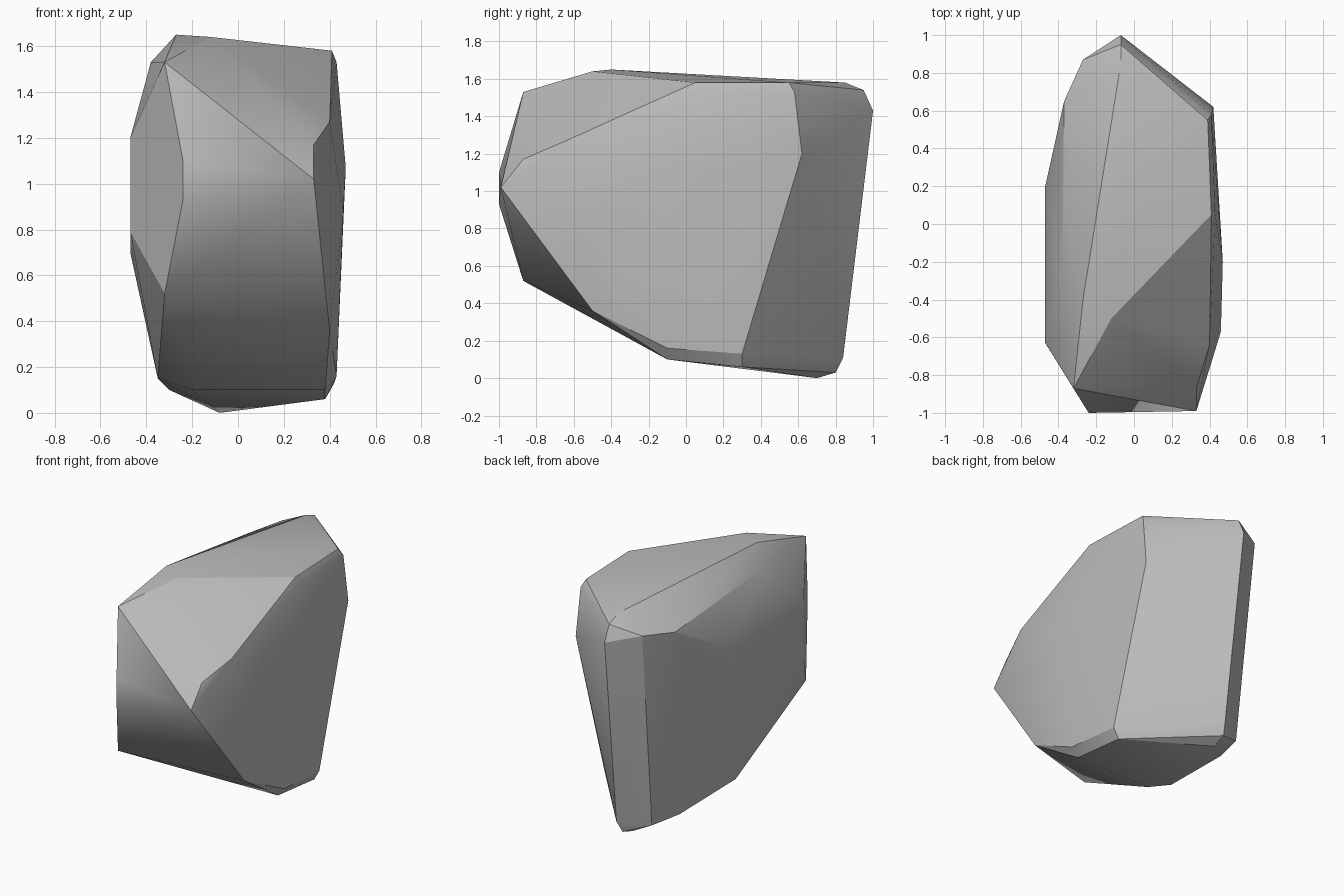
import bpy
import bmesh
import math

default_cube = bpy.data.objects.get("Cube")
if default_cube is not None:
    bpy.data.objects.remove(default_cube, do_unlink=True)


def make_material(name, color):
    """Create one flat, matte material."""
    material = bpy.data.materials.new(name)
    material.use_nodes = True
    material.diffuse_color = color
    shader = material.node_tree.nodes["Principled BSDF"]
    shader.inputs["Base Color"].default_value = color
    shader.inputs["Roughness"].default_value = 1
    return material


def build_boulder(name, corner_groups, material):
    """Wrap a tight convex skin around the chipped corners of a rock."""
    mesh = bpy.data.meshes.new(name)
    bm = bmesh.new()
    for corners in corner_groups.values():
        for corner in corners:
            bm.verts.new(corner)

    # Skin the corners and discard any that fall inside
    hull = bmesh.ops.convex_hull(bm, input=list(bm.verts))
    leftovers = set(hull["geom_interior"]) | set(hull["geom_unused"])
    loose = [item for item in leftovers if isinstance(item, bmesh.types.BMVert)]
    bmesh.ops.delete(bm, geom=loose, context="VERTS")

    # Merge almost level triangles into broad chipped facets
    bmesh.ops.dissolve_limit(
        bm,
        angle_limit=math.radians(3),
        verts=list(bm.verts),
        edges=list(bm.edges),
    )
    bmesh.ops.recalc_face_normals(bm, faces=list(bm.faces))
    bm.to_mesh(mesh)
    bm.free()

    boulder = bpy.data.objects.new(name, mesh)
    bpy.context.collection.objects.link(boulder)
    mesh.materials.append(material)
    return boulder


def smooth_soft_edges(target, degrees):
    """Blend shallow creases while hard breaks stay crisp."""
    bpy.ops.object.select_all(action="DESELECT")
    target.select_set(True)
    bpy.context.view_layer.objects.active = target
    bpy.ops.object.shade_smooth_by_angle(angle=math.radians(degrees))


# Chipped corners, grouped by the region of the rock they shape
corner_groups = {
    "front_wedge": [
        (-.32, -.87, 1.53), (-.32, -.87, .52),
        (-.24, -1, 1.1), (-.24, -1, .93),
        (.33, -.99, 1.02), (.33, -.87, 1.17),
    ],
    "crown": [
        (-.27, -.4, 1.65), (-.12, -.5, 1.64),
        (.41, .05, 1.58), (.39, .55, 1.58),
        (-.07, .85, 1.58), (-.38, -.27, 1.53),
    ],
    "left_side": [
        (.43, .05, 1.53), (.41, .58, 1.53), (.42, .62, 1.2),
        (.4, -.64, 1.27), (.47, -.2, 1.07), (.46, -.57, .88),
        (.4, -.5, .36), (.43, -.1, .16), (.42, .3, .13),
    ],
    "right_side": [
        (-.47, .2, 1.2), (-.47, -.63, 1.2), (-.47, -.63, .79),
        (-.47, .1, .7), (-.35, -.05, .15), (-.37, .65, 1.45),
    ],
    "back_ridge": [
        (-.07, 1, 1.43), (-.07, .95, 1.54), (-.27, .87, 1.48),
        (-.05, .84, .11), (-.07, .8, .03), (-.24, .72, .09),
    ],
    "base": [
        (-.08, .7, 0), (.38, .3, .06), (.38, -.1, .1),
        (-.2, -.1, .1), (-.3, .5, .1),
    ],
}

stone_grey = make_material("stone grey", (.5, .5, .5, 1))
boulder = build_boulder("boulder", corner_groups, stone_grey)
smooth_soft_edges(boulder, 25)
